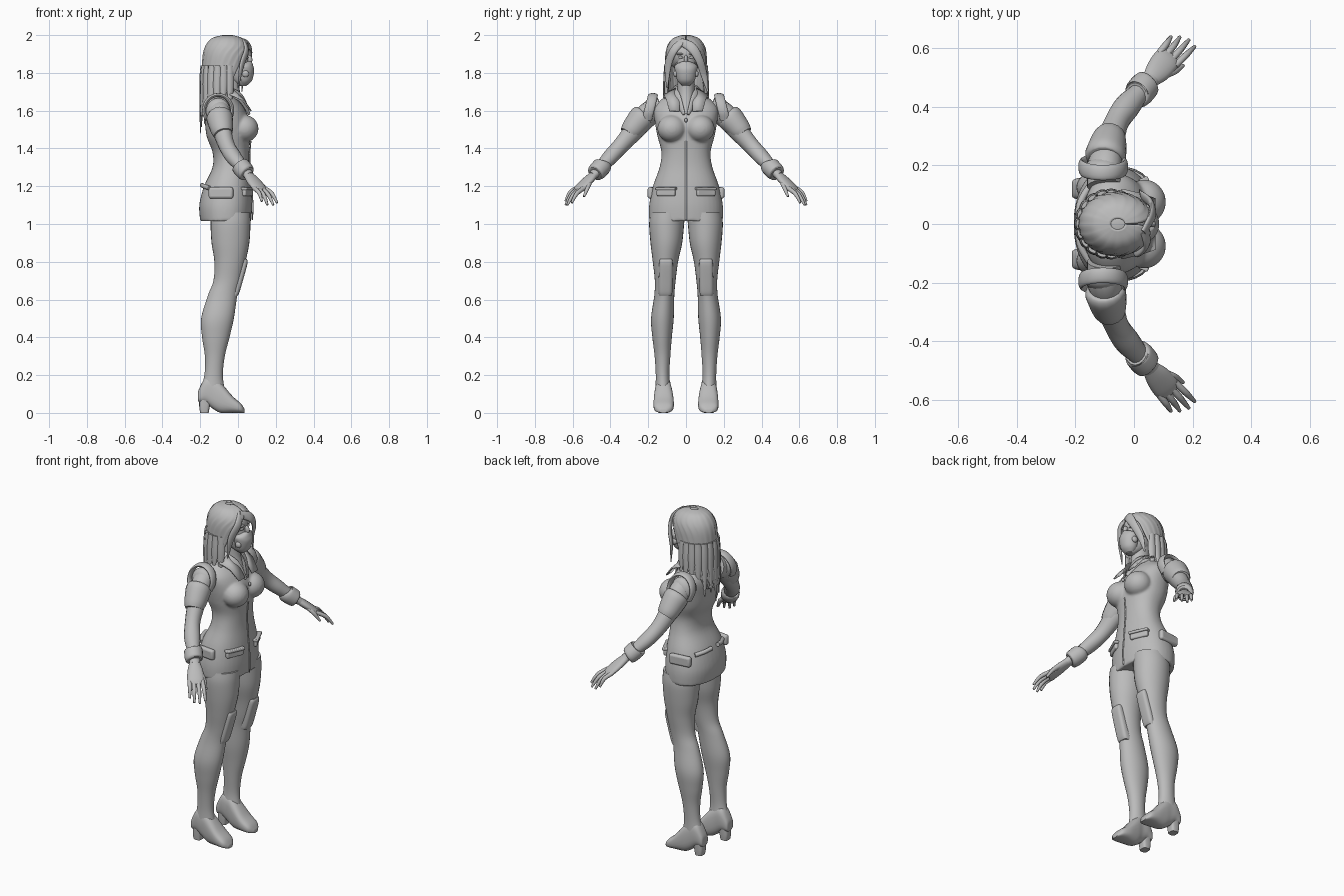
import bpy
import bmesh
import math
from mathutils import Vector

old = bpy.data.objects.get("Cube")
if old:
    bpy.data.objects.remove(old, do_unlink=True)

GREY = (0.5, 0.5, 0.5, 1)
grey = bpy.data.materials.new("plain grey")
grey.use_nodes = True
grey.diffuse_color = GREY
grey.node_tree.nodes["Principled BSDF"].inputs["Base Color"].default_value = GREY


def smooth_rows(rows, steps=5):
    """Catmull-Rom interpolation of rows of numbers."""
    out = []
    for i in range(len(rows) - 1):
        p = [rows[max(i - 1, 0)], rows[i], rows[i + 1], rows[min(i + 2, len(rows) - 1)]]
        for s in range(steps):
            t = s / steps
            out.append([b + (c - a) * t / 2 + (a - 2.5 * b + 2 * c - d / 2) * t * t
                        + (1.5 * (b - c) + (d - a) / 2) * t ** 3 for a, b, c, d in zip(*p)])
    return out + [list(rows[-1])]


def skin(name, rings, closed=True, mirror=False, thick=0):
    """Join rings of points into a smooth surface."""
    bm = bmesh.new()
    vs = [[bm.verts.new(p) for p in r] for r in rings]
    n = len(rings[0])
    for a, b in zip(vs, vs[1:]):
        for i in range(n if closed else n - 1):
            j = (i + 1) % n
            bm.faces.new((a[i], a[j], b[j], b[i]))
    if closed:
        bm.faces.new(vs[0][::-1])
        bm.faces.new(vs[-1])
    bmesh.ops.recalc_face_normals(bm, faces=bm.faces)
    mesh = bpy.data.meshes.new(name)
    bm.to_mesh(mesh)
    bm.free()
    ob = bpy.data.objects.new(name, mesh)
    bpy.context.collection.objects.link(ob)
    return finish(ob, mirror, thick)


def finish(ob, mirror=False, thick=0):
    ob.data.materials.append(grey)
    if thick:
        ob.modifiers.new("Thickness", "SOLIDIFY").thickness = thick
    if mirror:
        m = ob.modifiers.new("Mirror", "MIRROR")
        m.use_axis = (False, True, False)
        origin = bpy.data.objects.get("mirror_origin")
        m.mirror_object = origin
    return ob


def bend(v, power):
    return math.copysign(abs(v) ** power, v)


def loft(name, rows, axis="z", power=1.0, n=28, **kw):
    """Rows are (station, low, high, right, left) bounds of each section."""
    rings = []
    for t, a0, a1, b0, b1 in smooth_rows(rows):
        ring = []
        for k in range(n):
            g = math.tau * k / n
            a = (a0 + a1) / 2 + (a1 - a0) / 2 * bend(math.cos(g), power)
            b = (b0 + b1) / 2 + (b1 - b0) / 2 * bend(math.sin(g), power)
            ring.append((a, b, t) if axis == "z" else (t, b, a))
        rings.append(ring)
    return skin(name, rings, **kw)


def sym(rows):
    return [(z, a, b, -w, w) for z, a, b, w in rows]


def tube(name, rows, side=(0.8, -0.6, 0), n=16, **kw):
    """Rows are (x, y, z, radius along side, radius across)."""
    rows = smooth_rows(rows)
    rings = []
    for i, r in enumerate(rows):
        c = Vector(r[:3])
        d = Vector(rows[min(i + 1, len(rows) - 1)][:3]) - Vector(rows[max(i - 1, 0)][:3])
        u = Vector(side)
        u = (u - d * (u.dot(d) / d.length_squared)).normalized()
        v = d.normalized().cross(u)
        rings.append([c + u * r[3] * math.cos(math.tau * k / n)
                      + v * r[4] * math.sin(math.tau * k / n) for k in range(n)])
    return skin(name, rings, **kw)


def ball(name, loc, size, **kw):
    bpy.ops.mesh.primitive_uv_sphere_add(segments=24, ring_count=14, location=loc)
    ob = bpy.context.object
    ob.name = name
    ob.scale = size
    return finish(ob, **kw)


def block(name, loc, size, turn=0, bevel=0.008):
    bpy.ops.mesh.primitive_cube_add(size=1, location=loc, rotation=(0, 0, turn))
    ob = bpy.context.object
    ob.name = name
    ob.scale = size
    bpy.ops.object.transform_apply(location=False, rotation=False, scale=True)
    b = ob.modifiers.new("Bevel", "BEVEL")
    b.width, b.segments = bevel, 3
    return finish(ob, mirror=True)


helper = bpy.data.objects.new("mirror_origin", None)
helper.hide_render = True
bpy.context.collection.objects.link(helper)

# Dress with the bust blended into it
dress = loft("dress", sym([
    (1.015, -.2, .07, .195), (1.1, -.205, .075, .195), (1.2, -.18, .07, .175),
    (1.3, -.135, .06, .14), (1.38, -.135, .06, .13), (1.46, -.165, .065, .15),
    (1.54, -.175, .065, .165), (1.61, -.175, .035, .17), (1.66, -.16, 0, .13),
    (1.7, -.13, -.01, .065)]), power=.9, n=40)
bust = [ball("bust", (.035, s * .075, 1.505), (.074, .077, .072)) for s in (-1, 1)]
bpy.ops.object.select_all(action="DESELECT")
for ob in bust + [dress]:
    ob.select_set(True)
bpy.context.view_layer.objects.active = dress
bpy.ops.object.join()
rm = dress.modifiers.new("Blend", "REMESH")
rm.mode, rm.voxel_size, rm.use_smooth_shade = "VOXEL", .007, True
sm = dress.modifiers.new("Soften", "SMOOTH")
sm.factor, sm.iterations = .5, 6

# Dress details
tube("zip", [(.076, 0, 1.02, .003, .005), (.079, 0, 1.1, .003, .005), (.072, 0, 1.2, .003, .005),
             (.062, 0, 1.34, .003, .005), (.068, 0, 1.44, .003, .005)], side=(1, 0, 0), n=8)
ball("zip_pull", (.078, 0, 1.55), (.008, .008, .012))
block("front_pocket", (.05, .105, 1.165), (.025, .105, .035), .42)
block("pocket_flap", (.053, .105, 1.187), (.034, .115, .016), .42, .005)
block("hip_pouch", (-.09, .182, 1.165), (.13, .03, .06), .12, .012)
tube("back_roll", [(-.19, .03, 1.205, .012, .012), (-.18, .08, 1.2, .012, .012),
                   (-.15, .13, 1.19, .012, .012)], side=(1, 0, 0), mirror=True)

# Neck, collar and lapels
loft("neck", sym([(1.6, -.1, .04, .05), (1.7, -.095, .01, .045), (1.8, -.1, .01, .045)]))
tube("collar", [(-.12, 0, 1.72, .008, .03), (-.1, .055, 1.715, .008, .03), (-.03, .065, 1.695, .008, .03),
                (.02, .045, 1.66, .008, .025), (.06, .01, 1.58, .005, .008)], side=(.7, .7, .4), mirror=True)
skin("lapel", [[(-.03, .055, 1.72), (.025, .035, 1.67), (.073, .035, 1.6)],
               [(-.04, .12, 1.69), (.025, .105, 1.66), (.073, .088, 1.6)]],
     closed=False, mirror=True, thick=.008)

# Head, face and breathing mask
loft("head", sym([(1.73, .01, .045, .02), (1.76, -.05, .058, .042), (1.81, -.11, .062, .058),
                  (1.87, -.14, .054, .066), (1.93, -.14, .05, .066), (1.97, -.1, .02, .05)]))
loft("mask", sym([(1.735, .015, .05, .025), (1.76, -.005, .074, .046), (1.81, -.015, .086, .058),
                  (1.84, -.015, .08, .058), (1.86, .02, .073, .022)]))
ball("nose", (.058, 0, 1.87), (.018, .011, .024))
ball("eye", (.045, .028, 1.882), (.01, .013, .007), mirror=True)
ball("brow", (.045, .03, 1.9), (.011, .022, .006), mirror=True)
ball("mask_filter", (.04, .055, 1.795), (.018, .012, .018), mirror=True)

# Hair shell, open at the face: (z, back, front, half width, opening)
hair = []
for z, a, b, w, gap in smooth_rows([
        (2.0, -.08, -.03, .02, .05), (1.985, -.135, .02, .065, .05), (1.95, -.168, .058, .095, .25),
        (1.9, -.185, .068, .108, .75), (1.82, -.19, .06, .108, 1.05), (1.74, -.19, .05, .11, 1.35),
        (1.66, -.2, .03, .115, 1.75), (1.57, -.2, 0, .1, 2.2)]):
    ring = []
    for k in range(49):
        g = gap + (math.tau - 2 * gap) * k / 48
        wave = 1 + .018 * math.sin(k * 2.1)
        ring.append(((a + b) / 2 + (b - a) / 2 * math.cos(g) * wave, w * math.sin(g) * wave, z))
    hair.append(ring)
skin("hair", hair, closed=False, thick=.014)
ball("hair_crown", (-.06, 0, 1.9), (.115, .098, .097))

# Loose locks around the hair hem and a swept fringe
for i in range(13):
    g = 1.2 + (math.tau - 2.4) * i / 12
    x, y = -.08 + .11 * math.cos(g), .108 * math.sin(g)
    low = 1.6 + .09 * math.cos(g) + .03 * (i % 3) - .03
    tube("hair_lock", [(x, y, 1.84, .008, .016), (x * 1.02, y * 1.02, 1.74, .011, .022),
                       (x * 1.05, y * 1.1, low, .002, .003)],
         side=(math.cos(g), math.sin(g), 0), n=8)
tube("fringe", [(.03, -.03, 1.965, .01, .02), (.062, .03, 1.935, .01, .026),
                (.058, .07, 1.87, .01, .022), (.03, .095, 1.79, .008, .018),
                (.02, .115, 1.7, .002, .004)], side=(1, .3, 0))
tube("side_fringe", [(.03, -.02, 1.965, .01, .02), (.045, -.065, 1.92, .01, .022),
                     (.02, -.095, 1.84, .01, .02), (.0, -.1, 1.72, .002, .004)], side=(1, -.5, 0))

# Legs
loft("leg", [(1.06, -.14, .065, .005, .188), (1.0, -.145, .066, .01, .195), (.9, -.14, .06, .02, .188),
             (.8, -.125, .04, .042, .176), (.7, -.13, .018, .055, .165), (.62, -.16, -.004, .062, .168),
             (.5, -.195, -.022, .065, .185), (.4, -.19, -.045, .075, .178), (.3, -.175, -.07, .083, .166),
             (.2, -.178, -.08, .088, .16), (.12, -.2, -.07, .08, .162)], mirror=True)
loft("knee_pad", [(.62, -.06, -.002, .075, .143), (.64, -.05, .008, .072, .145), (.7, -.03, .026, .07, .145),
                  (.79, .0, .05, .07, .142), (.815, .01, .046, .074, .138)], power=.6, mirror=True)

# Boots
loft("boot_foot", [(-.212, .07, .1, .1, .14), (-.205, .055, .13, .088, .152), (-.17, .05, .19, .08, .16),
                   (-.13, .02, .19, .078, .163), (-.09, .0, .16, .07, .168), (-.03, 0, .09, .064, .172),
                   (.015, 0, .05, .072, .166), (.035, 0, .02, .1, .14)], axis="x", power=.75, mirror=True)
loft("boot_heel", [(0, -.2, -.155, .095, .145), (.03, -.205, -.15, .092, .148), (.07, -.205, -.14, .09, .15)],
     power=.6, mirror=True)

# Arms
tube("arm", [(-.1, .13, 1.61, .06, .065), (-.1, .2, 1.58, .058, .065), (-.085, .27, 1.5, .05, .055),
             (-.06, .345, 1.415, .042, .044), (-.02, .405, 1.35, .044, .04), (.035, .465, 1.285, .03, .028),
             (.06, .495, 1.255, .03, .022)], mirror=True)
tube("cuff", [(.008, .44, 1.315, .042, .042), (.015, .445, 1.305, .05, .05), (.04, .475, 1.275, .05, .048),
              (.048, .483, 1.267, .042, .04)], mirror=True)
tube("arm_guard", [(-.1, .22, 1.575, .058, .06), (-.097, .235, 1.56, .07, .07),
                   (-.085, .285, 1.5, .06, .06), (-.078, .305, 1.475, .05, .05)], mirror=True)

# Shoulder arch
arch = []
for i in range(9):
    g = math.radians(-35 + 250 * i / 8)
    arch.append((-.105 + .075 * math.cos(g), .195 - .02 * math.sin(g), 1.6 + .083 * math.sin(g), .026, .01))
tube("shoulder_arch", arch, side=(0, 1, 0), mirror=True)
ball("shoulder_cap", (-.105, .185, 1.595), (.065, .045, .072), mirror=True)

# Hands
tube("palm", [(.05, .485, 1.265, .026, .02), (.08, .52, 1.23, .042, .021), (.11, .558, 1.193, .046, .018),
              (.125, .575, 1.175, .036, .012)], mirror=True)
tips = [(.126, .638, 1.12), (.156, .637, 1.1), (.187, .628, 1.1), (.207, .605, 1.112)]
for i, (x, y, z) in enumerate(tips):
    s = -.034 + .023 * i
    base = Vector((.112 + .8 * s, .56 - .6 * s, 1.19))
    mid = base.lerp(Vector((x, y, z)), .5) + Vector((.006, .006, .01))
    tube("finger", [(*base, .012, .012), (*mid, .011, .011), (x, y, z, .006, .006)], n=10, mirror=True)
tube("thumb", [(.085, .505, 1.235, .015, .013), (.135, .52, 1.195, .013, .012),
               (.168, .54, 1.145, .006, .006)], n=10, mirror=True)

# Smooth shading with sharp creases kept
bpy.ops.object.select_all(action="DESELECT")
for ob in bpy.context.scene.objects:
    if ob.type == "MESH" and grey.name in ob.data.materials:
        ob.select_set(True)
        bpy.context.view_layer.objects.active = ob
bpy.ops.object.shade_smooth_by_angle(angle=math.radians(50))
